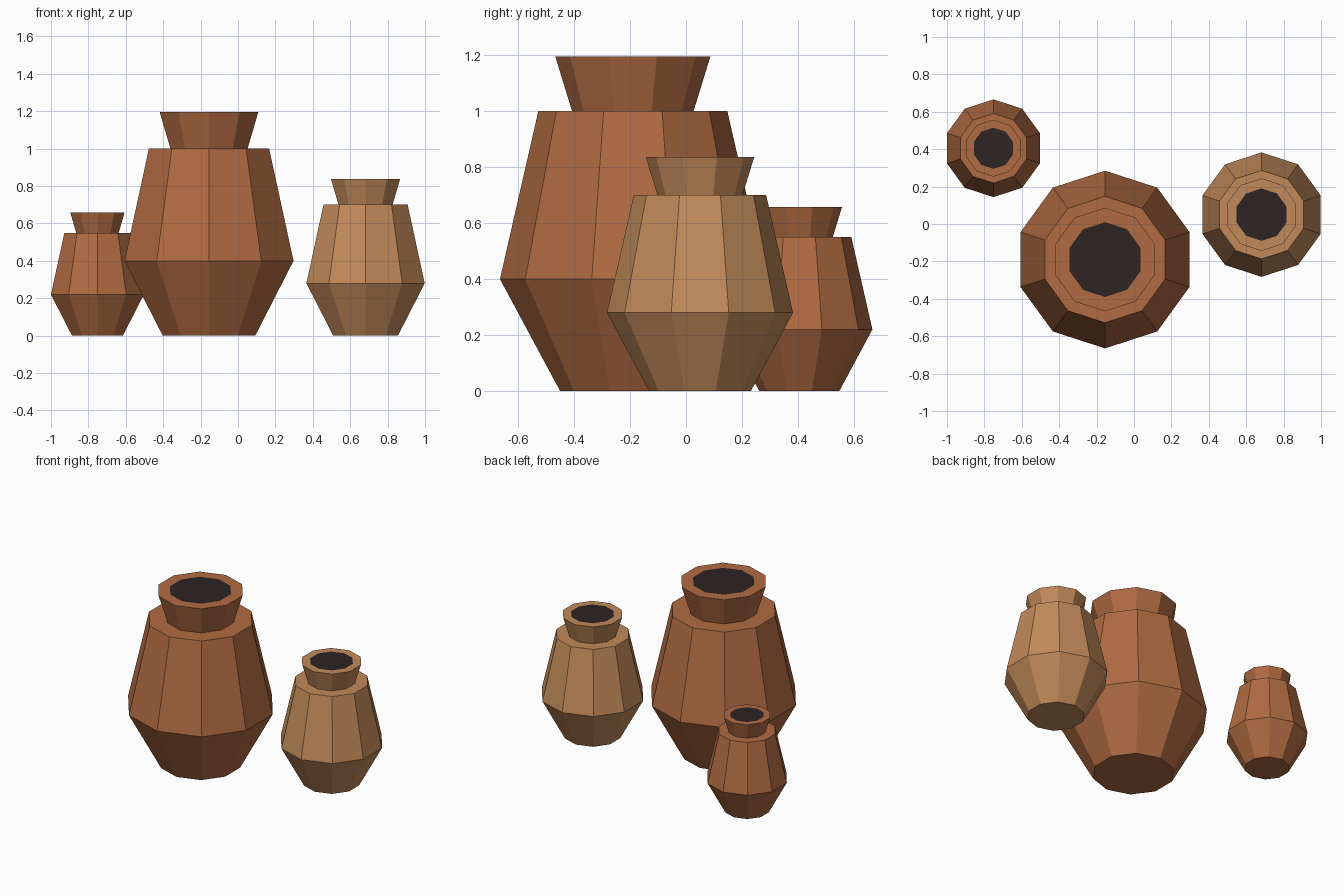
import bpy, bmesh, math

if "Cube" in bpy.data.objects:
    bpy.data.objects.remove(bpy.data.objects["Cube"])

SIDES = 10


def srgb(r, g, b):
    lin = [((c / 255 + 0.055) / 1.055) ** 2.4 if c > 10 else c / 3295 for c in (r, g, b)]
    return (*lin, 1.0)


def material(name, rgb):
    m = bpy.data.materials.new(name)
    m.diffuse_color = srgb(*rgb)
    m.use_nodes = True
    m.node_tree.nodes["Principled BSDF"].inputs["Base Color"].default_value = m.diffuse_color
    return m


terracotta = material("terracotta", (176, 107, 66))
tan = material("tan clay", (194, 138, 90))
dark = material("dark opening", (46, 36, 36))


def lathe(name, profile, scale, loc, mats, mouth=None):
    """Closed ten-sided solid from (radius, height) points; mouth = dark top inset radius."""
    bm = bmesh.new()
    rings = []
    for r, z in profile:
        rings.append([bm.verts.new((r * scale * math.sin(2 * math.pi * i / SIDES),
                                    r * scale * math.cos(2 * math.pi * i / SIDES),
                                    z * scale)) for i in range(SIDES)])
    for a, b in zip(rings, rings[1:]):
        for i in range(SIDES):
            j = (i + 1) % SIDES
            bm.faces.new((a[i], a[j], b[j], b[i]))
    bm.faces.new(rings[0])
    top = bm.faces.new(rings[-1])
    bmesh.ops.recalc_face_normals(bm, faces=bm.faces[:])
    if mouth:
        rim = (profile[-1][0] - mouth) * scale * math.cos(math.pi / SIDES)
        bmesh.ops.inset_region(bm, faces=[top], thickness=rim, use_even_offset=True)
        top.material_index = 1
    mesh = bpy.data.meshes.new(name)
    bm.to_mesh(mesh)
    bm.free()
    for m in mats:
        mesh.materials.append(m)
    obj = bpy.data.objects.new(name, mesh)
    obj.location = loc
    bpy.context.collection.objects.link(obj)


BODY = [(0.26, 0), (0.475, 0.4), (0.338, 1.0)]
NECK = [(0.217, 1.0), (0.277, 1.195)]

# Three pots: same shape at different sizes
for label, scale, x, y, clay in (("large", 1.0, -0.155, -0.19, terracotta),
                                 ("medium", 0.7, 0.682, 0.05, tan),
                                 ("small", 0.55, -0.7515, 0.405, terracotta)):
    lathe(label + "_pot_body", BODY, scale, (x, y, 0), [clay])
    lathe(label + "_pot_neck", NECK, scale, (x, y, 0), [clay, dark], mouth=0.2)
